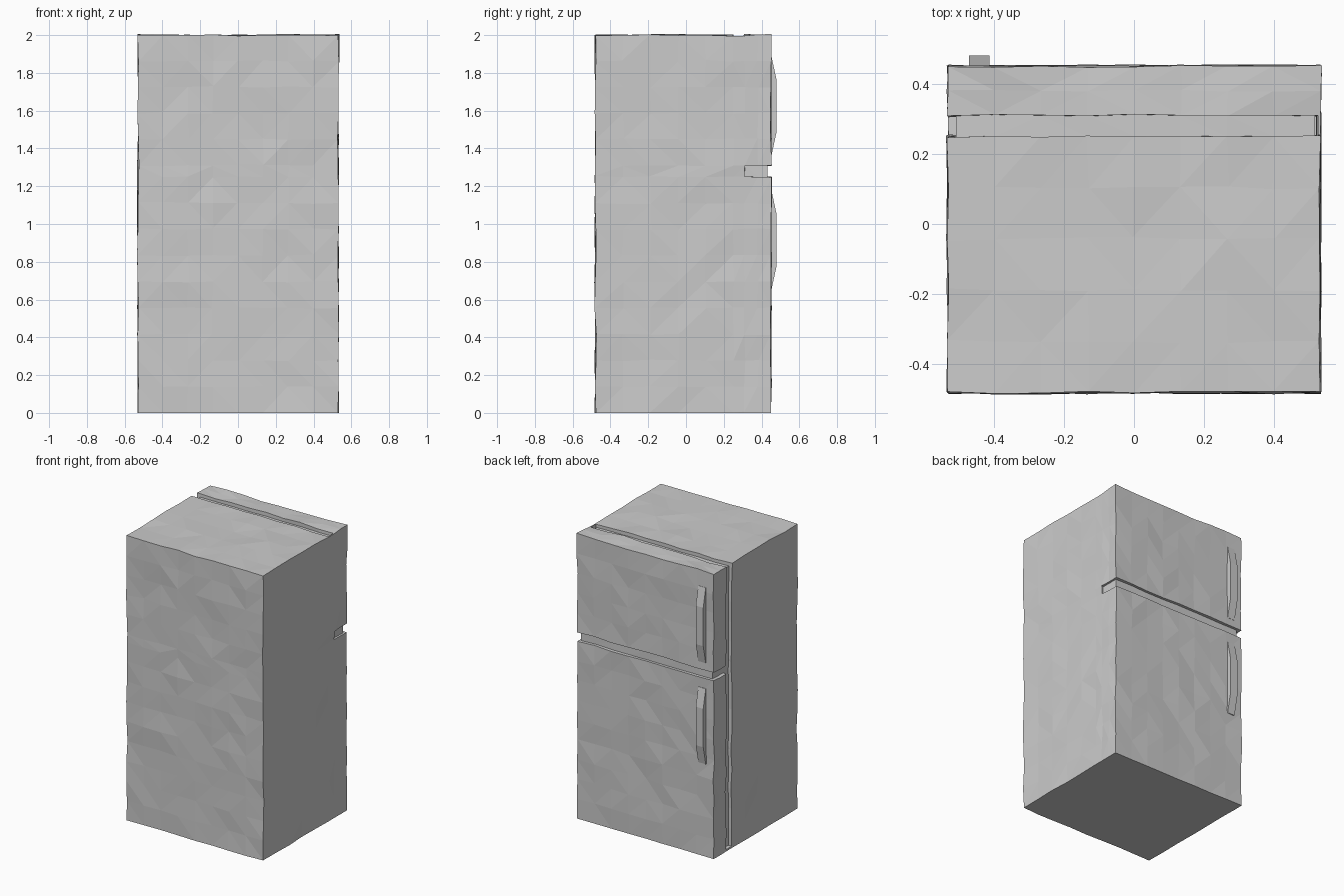
import bpy, bmesh
from mathutils import Vector, noise

if "Cube" in bpy.data.objects:
    bpy.data.objects.remove(bpy.data.objects["Cube"])


def frange(a, b, n):
    return [a + (b - a) * i / n for i in range(n + 1)]


# Shared cut planes so that neighbouring parts keep matching vertices
CUTS = (
    frange(-0.53, 0.53, 8),
    frange(-0.48, 0.25, 5) + [0.31, 0.38],
    frange(0, 1.25, 9) + frange(1.31, 2.0, 5),
)


def finish(name, bm):
    bmesh.ops.recalc_face_normals(bm, faces=bm.faces)
    mesh = bpy.data.meshes.new(name)
    bm.to_mesh(mesh)
    bm.free()
    obj = bpy.data.objects.new(name, mesh)
    bpy.context.collection.objects.link(obj)
    return obj


def panel(name, lo, hi, wobble=0.009):
    """Box cut into a grid, with a slight hand-made unevenness."""
    lo, hi = Vector(lo), Vector(hi)
    bm = bmesh.new()
    bmesh.ops.create_cube(bm, size=1)
    for v in bm.verts:
        v.co = (lo + hi) / 2 + v.co * (hi - lo)
    for axis, planes in enumerate(CUTS):
        normal = Vector((0, 0, 0))
        normal[axis] = 1
        for p in planes:
            if lo[axis] + 0.004 < p < hi[axis] - 0.004:
                bmesh.ops.bisect_plane(bm, geom=bm.verts[:] + bm.edges[:] + bm.faces[:],
                                       plane_co=normal * p, plane_no=normal)
    for v in bm.verts:
        shift = noise.noise_vector(v.co * 7.3 + Vector((3.1, 5.7, 1.9))) * wobble
        if v.co.z < 0.001:
            shift.z = 0
        v.co += shift
    bmesh.ops.triangulate(bm, faces=bm.faces[:])
    return finish(name, bm)


def handle(name, z0, z1):
    """Bowed grip: a trapezoid side profile given width."""
    bend = 0.12
    profile = [(0.43, z0 - 0.01), (0.452, z0 - 0.01), (0.48, z0 + bend), (0.48, z1 - bend),
               (0.452, z1 + 0.01), (0.43, z1 + 0.01)]
    bm = bmesh.new()
    face = bm.faces.new([bm.verts.new((-0.47, y, z)) for y, z in profile])
    ext = bmesh.ops.extrude_face_region(bm, geom=[face])["geom"]
    bmesh.ops.translate(bm, vec=(0.058, 0, 0),
                        verts=[g for g in ext if isinstance(g, bmesh.types.BMVert)])
    return finish(name, bm)


# Cabinet and the recessed core seen in the gaps
panel("cabinet", (-0.53, -0.48, 0), (0.53, 0.25, 2))
panel("recessed_core", (-0.506, 0.22, 0.005), (0.515, 0.43, 1.975), 0.003)

# Closed hinge side and closed bottom of the gap behind the doors
panel("hinge_strip", (0.522, 0.25, 0), (0.53, 0.31, 2))
panel("base_strip", (-0.53, 0.25, 0), (0.53, 0.31, 0.012))

# Doors
panel("lower_door", (-0.53, 0.31, 0), (0.53, 0.45, 1.25))
panel("upper_door", (-0.53, 0.31, 1.31), (0.53, 0.45, 2))

# Handles
handle("lower_handle", 0.66, 1.17)
handle("upper_handle", 1.37, 1.88)
